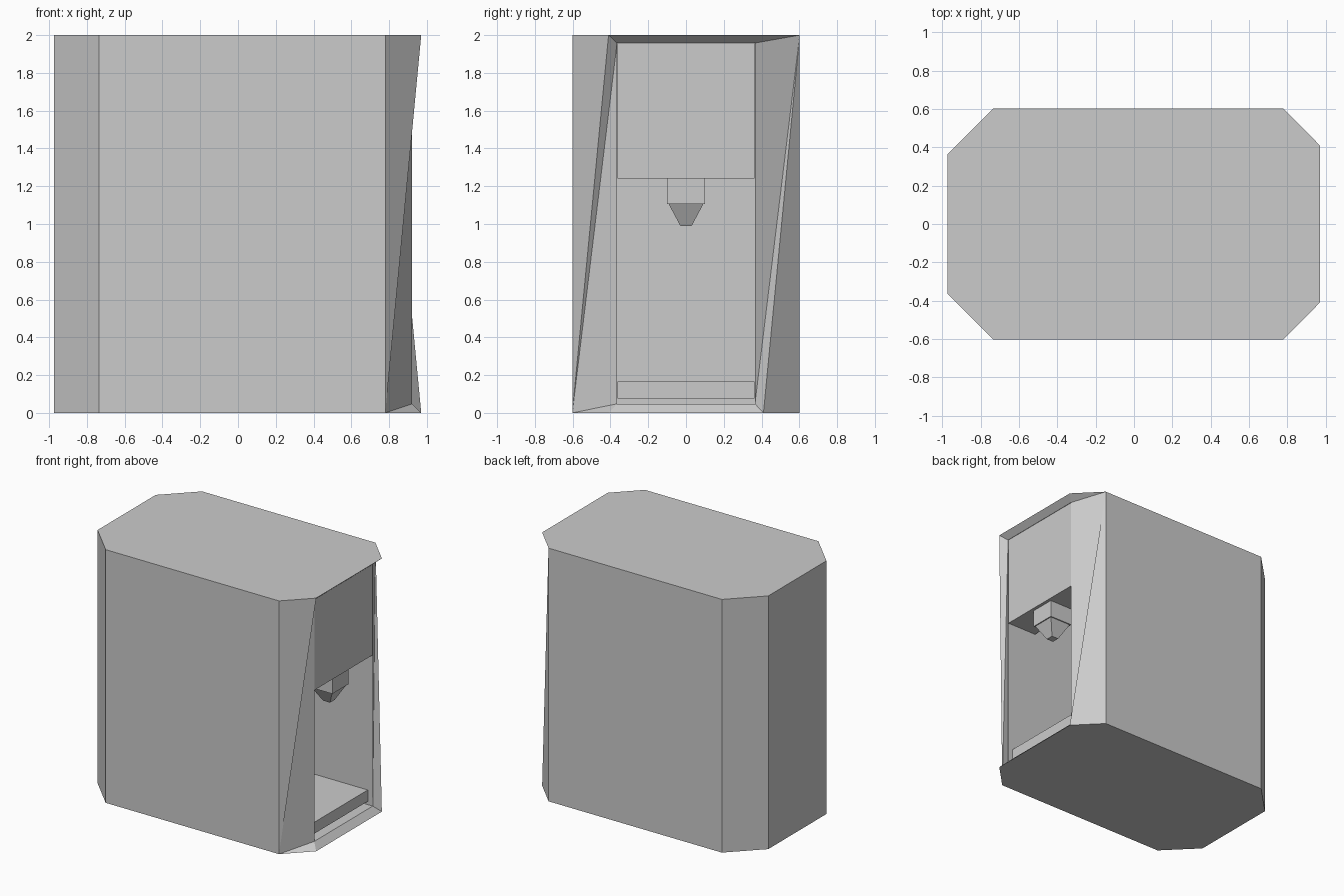
import bpy, bmesh

if "Cube" in bpy.data.objects:
    bpy.data.objects.remove(bpy.data.objects["Cube"])


def finish(bm, name):
    bmesh.ops.recalc_face_normals(bm, faces=bm.faces)
    mesh = bpy.data.meshes.new(name)
    bm.to_mesh(mesh)
    bm.free()
    obj = bpy.data.objects.new(name, mesh)
    bpy.context.collection.objects.link(obj)
    return obj


def frustum(name, low, high):
    """Four-sided block between two rectangles (x0, x1, half_y, z)."""
    bm = bmesh.new()
    rings = []
    for x0, x1, h, z in (low, high):
        rings.append([bm.verts.new((x, y, z)) for x, y in
                      ((x0, -h), (x1, -h), (x1, h), (x0, h))])
    bridge(bm, *rings)
    for r in rings:
        bm.faces.new(r)
    return finish(bm, name)


def bridge(bm, a, b):
    n = len(a)
    for i in range(n):
        j = (i + 1) % n
        bm.faces.new((a[i], a[j], b[j], b[i]))


# Housing: eight-sided column with a deep opening on the +x end
outline = [(0.97, 0.41), (0.78, 0.602), (-0.735, 0.602), (-0.973, 0.363),
           (-0.973, -0.363), (-0.735, -0.602), (0.78, -0.602), (0.97, -0.41)]
bm = bmesh.new()
bot, top = [[bm.verts.new((x, y, z)) for x, y in outline] for z in (0, 2)]
bm.faces.new(bot)
bm.faces.new(top)
for i in range(1, 6):
    bm.faces.new((bot[i], bot[i + 1], top[i + 1], top[i]))

# Opening rim and inner walls
corners = [(0.365, 0.048), (0.365, 1.958), (-0.365, 1.958), (-0.365, 0.048)]
rim, back = [[bm.verts.new((x, y, z)) for y, z in corners]
             for x in (0.922, -0.92)]
bridge(bm, rim, back)
bm.faces.new(back)
bm.faces.new((top[0], top[7], rim[2], rim[1]))
bm.faces.new((bot[0], bot[7], rim[3], rim[0]))

# Folded corner panels, fanned from opposite ends on the two sides
for fan in ([top[1], bot[1], bot[0], rim[0], rim[1], top[0]],
            [bot[6], top[6], top[7], rim[2], rim[3], bot[7]]):
    for i in range(1, 5):
        bm.faces.new((fan[0], fan[i], fan[i + 1]))
finish(bm, "housing")

# Dispensing head, nozzle and tray inside the opening
frustum("dispensing_head", (0.66, 0.92, 0.363, 1.24), (0.66, 0.92, 0.363, 1.957))
frustum("nozzle_block", (0.695, 0.895, 0.1, 1.105), (0.695, 0.895, 0.1, 1.25))
frustum("nozzle_tip", (0.765, 0.825, 0.03, 0.99), (0.703, 0.887, 0.092, 1.106))
frustum("drip_tray", (-0.91, 0.88, 0.363, 0.075), (-0.91, 0.88, 0.363, 0.165))
